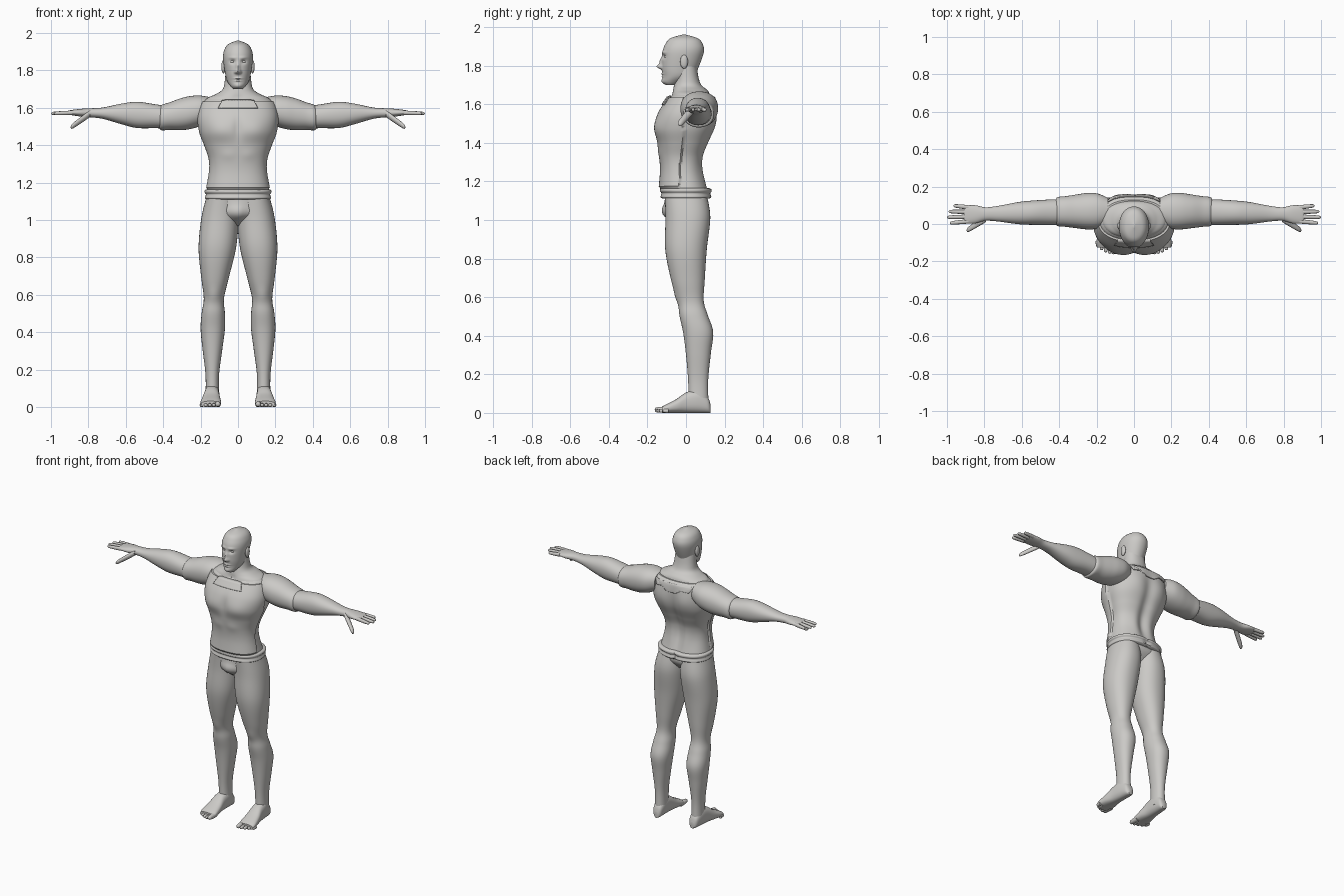
import bpy, bmesh, math
from mathutils import Vector

old_cube = bpy.data.objects.get("Cube")
if old_cube:
    bpy.data.objects.remove(old_cube)

grey = bpy.data.materials.new("plain_grey")
grey.use_nodes = True
grey.diffuse_color = (.6, .59, .57, 1)
grey.node_tree.nodes["Principled BSDF"].inputs["Base Color"].default_value = grey.diffuse_color


def finish(obj, mirror):
    """Colour, mirror and smooth one part."""
    obj.data.materials.append(grey)
    if mirror:
        obj.modifiers.new("mirror", "MIRROR")
    bpy.ops.object.select_all(action="DESELECT")
    bpy.context.view_layer.objects.active = obj
    obj.select_set(True)
    bpy.ops.object.shade_smooth_by_angle(angle=math.radians(40))


def to_object(bm, name, mirror=False):
    mesh = bpy.data.meshes.new(name)
    bm.to_mesh(mesh)
    bm.free()
    obj = bpy.data.objects.new(name, mesh)
    bpy.context.collection.objects.link(obj)
    finish(obj, mirror)
    return obj


def spline(rows, steps):
    """Smoothly interpolate between rows of numbers."""
    smooth = []
    last = len(rows) - 1
    for i in range(last):
        before, start, end, after = (rows[min(max(i + k, 0), last)] for k in (-1, 0, 1, 2))
        for step in range(steps):
            t = step / steps
            smooth.append([
                b + t * (c - a) / 2 + t * t * (a - 2.5 * b + 2 * c - d / 2)
                + t ** 3 * (1.5 * (b - c) + (d - a) / 2)
                for a, b, c, d in zip(before, start, end, after)])
    return smooth + [rows[last]]


def rounded(value, power):
    return math.copysign(abs(value) ** (2 / power), value)


def bump_height(co, normal, bumps, facing):
    """Height of soft bumps (x, z, width, height, rise) on the side that faces one way."""
    total = 0
    for x, z, width, height, rise in bumps:
        distance = math.hypot((abs(co.x) - x) / width, (co.z - z) / height)
        total += rise * math.exp(-distance ** 2)
    return total * max(0, normal.y * facing)


def loft(name, start, end, profile, scale=1, bow=(0, 0, 0), sides=32, steps=6, power=2.2,
         front=(), back=(), panel=None, mirror=False):
    """Skin rounded rings along a line; profile rows are fraction, two radii and an offset."""
    start, end, bow = Vector(start), Vector(end), Vector(bow)
    run = [abs(c) for c in end - start]
    along = run.index(max(run))
    first, second = (axis for axis in range(3) if axis != along)
    bm = bmesh.new()
    rings = []
    for t, wide, deep, offset in spline([(*row, 0)[:4] for row in profile], steps):
        centre = start.lerp(end, t) + bow * math.sin(math.pi * t)
        centre[second] += offset
        ring = []
        for k in range(sides):
            angle = math.tau * k / sides
            point = centre.copy()
            point[first] += scale * wide * rounded(math.cos(angle), power)
            point[second] += scale * deep * rounded(math.sin(angle), power)
            ring.append(bm.verts.new(point))
        rings.append(ring)
    for low, high in zip(rings, rings[1:]):
        for k in range(sides):
            bm.faces.new((low[k - 1], low[k], high[k], high[k - 1]))
    bm.faces.new(rings[0])
    bm.faces.new(rings[-1])
    bmesh.ops.recalc_face_normals(bm, faces=bm.faces)
    bm.normal_update()
    # Sculpt along the surface normals
    for v in bm.verts:
        rise = bump_height(v.co, v.normal, front, -1) + bump_height(v.co, v.normal, back, 1)
        if panel:
            rise += panel(v.co)
        v.co += v.normal * rise
    return to_object(bm, name, mirror)


def ball_pair(name, centre, size):
    bpy.ops.mesh.primitive_uv_sphere_add(segments=20, ring_count=12)
    obj = bpy.context.object
    obj.name = name
    for v in obj.data.vertices:
        v.co = Vector(centre) + v.co * Vector(size)
    finish(obj, mirror=True)


def drape(name, half_outline, y, target):
    """Lay a thin plate over the target, from half of a symmetric outline."""
    outline = half_outline + [(-x, z) for x, z in reversed(half_outline)]
    bm = bmesh.new()
    bm.faces.new([bm.verts.new((x, y, z)) for x, z in outline])
    bmesh.ops.triangulate(bm, faces=bm.faces)
    bmesh.ops.subdivide_edges(bm, edges=bm.edges, cuts=7, use_grid_fill=True)
    obj = to_object(bm, name)
    wrap = obj.modifiers.new("wrap", "SHRINKWRAP")
    wrap.target = target
    wrap.wrap_method = "PROJECT"
    wrap.wrap_mode = "ABOVE_SURFACE"
    wrap.use_project_y = True
    wrap.use_negative_direction = True
    wrap.offset = .004
    thickness = obj.modifiers.new("thickness", "SOLIDIFY")
    thickness.thickness = .006
    thickness.offset = 0


# Head, with brows, eye sockets, nose, lips and chin
nose = [(0, 1.795, .012, .012, .025), (0, 1.82, .01, .02, .012), (.013, 1.79, .007, .007, .006)]
brows = [(.03, 1.847, .015, .01, -.012), (.028, 1.868, .02, .007, .005)]
mouth = [(0, 1.758, .02, .005, .007), (0, 1.744, .017, .005, .006), (0, 1.72, .02, .015, .006)]
loft("head", (0, 0, 1.7), (0, 0, 1.96), [
    (0, .025, .025, -.08), (.06, .04, .05, -.07), (.18, .06, .08, -.04), (.35, .07, .095, -.03),
    (.65, .08, .107, -.015), (.82, .072, .096, -.01), (.93, .05, .07, -.01), (1, .005, .01, -.01)],
    sides=112, steps=14, power=2.1, front=nose + brows + mouth)
ball_pair("eyes", (.03, -.1, 1.847), (.012, .012, .009))
ball_pair("ears", (.078, -.01, 1.82), (.011, .02, .036))

# Neck flowing into the shoulders
loft("neck", (0, .02, 1.58), (0, 0, 1.8), [
    (0, .19, .12), (.3, .17, .1, .01), (.42, .12, .09, .01), (.53, .084, .072), (.7, .072, .06),
    (1, .066, .055)], sides=48, front=[(0, 1.65, .02, .02, -.008)])


def front_panel(co):
    """The front of the shirt stands proud of the back at the side seam."""
    seam = .012 * math.sin(co.z * 9) - .02
    return .009 if co.y < seam and 1.17 < co.z < 1.63 else 0


# Shirt, with chest, ribs, spine and shoulder blades
shirt = loft("shirt", (0, 0, 1.15), (0, 0, 1.65), [
    (0, .168, .125, -.01), (.2, .148, .106, -.02), (.35, .148, .11, -.02), (.5, .172, .13, -.01),
    (.65, .2, .15), (.8, .208, .147, .01), (.95, .19, .12, .03), (1, .165, .1, .03)],
    sides=128, steps=10, power=2.4, panel=front_panel,
    front=[(.09, 1.48, .07, .05, .012), (0, 1.49, .02, .06, -.008), (.05, 1.35, .04, .03, .004)],
    back=[(0, 1.36, .04, .2, -.02), (.09, 1.53, .06, .06, .008), (.05, 1.25, .04, .08, .008)])

# Collar pieces
drape("collar_flap", [(.105, 1.595), (.085, 1.635), (.06, 1.64)], -.3, shirt)
drape("back_yoke", [(.14, 1.635), (.12, 1.6), (.07, 1.605), (.03, 1.58)], .3, shirt)
bpy.data.objects["collar_flap"].modifiers["wrap"].use_positive_direction = True

# Sleeves, then bare arms down to the palms
loft("sleeves", (.14, .07, 1.595), (.42, .066, 1.546), [
    (0, .07, .06), (.2, .094, .08), (.4, .097, .088), (.6, .09, .085), (.8, .082, .074),
    (.96, .077, .068), (1, .06, .055)], sides=40, mirror=True)
loft("arms", (.38, .065, 1.55), (.91, .05, 1.575), [
    (0, .068, .06), (.12, .068, .064), (.3, .065, .07), (.45, .059, .056), (.65, .042, .03),
    (.78, .036, .024), (.88, .048, .02), (.97, .048, .013), (1, .035, .008)],
    bow=(0, 0, .006), mirror=True)

# Fingers, thumbs and toes share one rounded profile
digit = [(0, 1, 1), (.3, 1, 1), (.8, .85, .85), (.95, .6, .6), (1, .1, .1)]
for i, length in enumerate((.1, .115, .107, .08)):
    y = .014 + .025 * i
    loft(f"finger_{i + 1}", (.885, y, 1.574), (.885 + length, y + .006 * (i - 1.5), 1.57),
         digit, scale=.0115, sides=14, steps=3, mirror=True)
loft("thumbs", (.79, .03, 1.57), (.895, -.035, 1.495), digit, scale=.018, sides=16, mirror=True)

# Waistband in two soft rolls
loft("waistband", (0, 0, 1.11), (0, 0, 1.165), [
    (t, .165 + roll, .12 + roll)
    for t, roll in ((0, 0), (.15, .012), (.5, .007), (.7, .014), (.9, .012), (1, 0))],
    sides=64, power=2.4, back=[(0, 1.13, .015, .04, -.012)])

# Pelvis and legs
loft("pelvis", (0, 0, 1.13), (0, 0, .97), [
    (0, .165, .108), (.3, .172, .105), (.65, .13, .08, -.02), (1, .02, .02, -.02)],
    sides=48, front=[(0, 1.045, .04, .045, .02)])
loft("legs", (.085, 0, 1.12), (.137, 0, .04), [
    (0, .085, .11), (.1, .1, .116, .01), (.25, .1, .108), (.4, .073, .087, .01),
    (.5, .054, .067, .025), (.57, .062, .074, .04), (.65, .065, .078, .063), (.75, .053, .065, .064),
    (.88, .036, .052, .063), (1, .037, .052, .065)],
    bow=(.018, 0, 0), sides=40, mirror=True, front=[(.13, .6, .03, .04, .008)])

# Feet resting flat on the ground, with toes
loft("feet", (.135, .128, 0), (.147, -.125, 0), [
    (t, width, height, height) for t, width, height in (
        (0, .015, .02), (.06, .03, .04), (.25, .038, .06), (.5, .042, .053), (.7, .05, .036),
        (.9, .055, .023), (1, .05, .016))], power=2.5, mirror=True)
for i in range(5):
    x = .108 + .0215 * i
    size = .011 if i else .016
    loft(f"toe_{i + 1}", (x, -.09, size), (x, .0025 * i * i - .162, size), digit,
         scale=size, sides=14, mirror=True)
